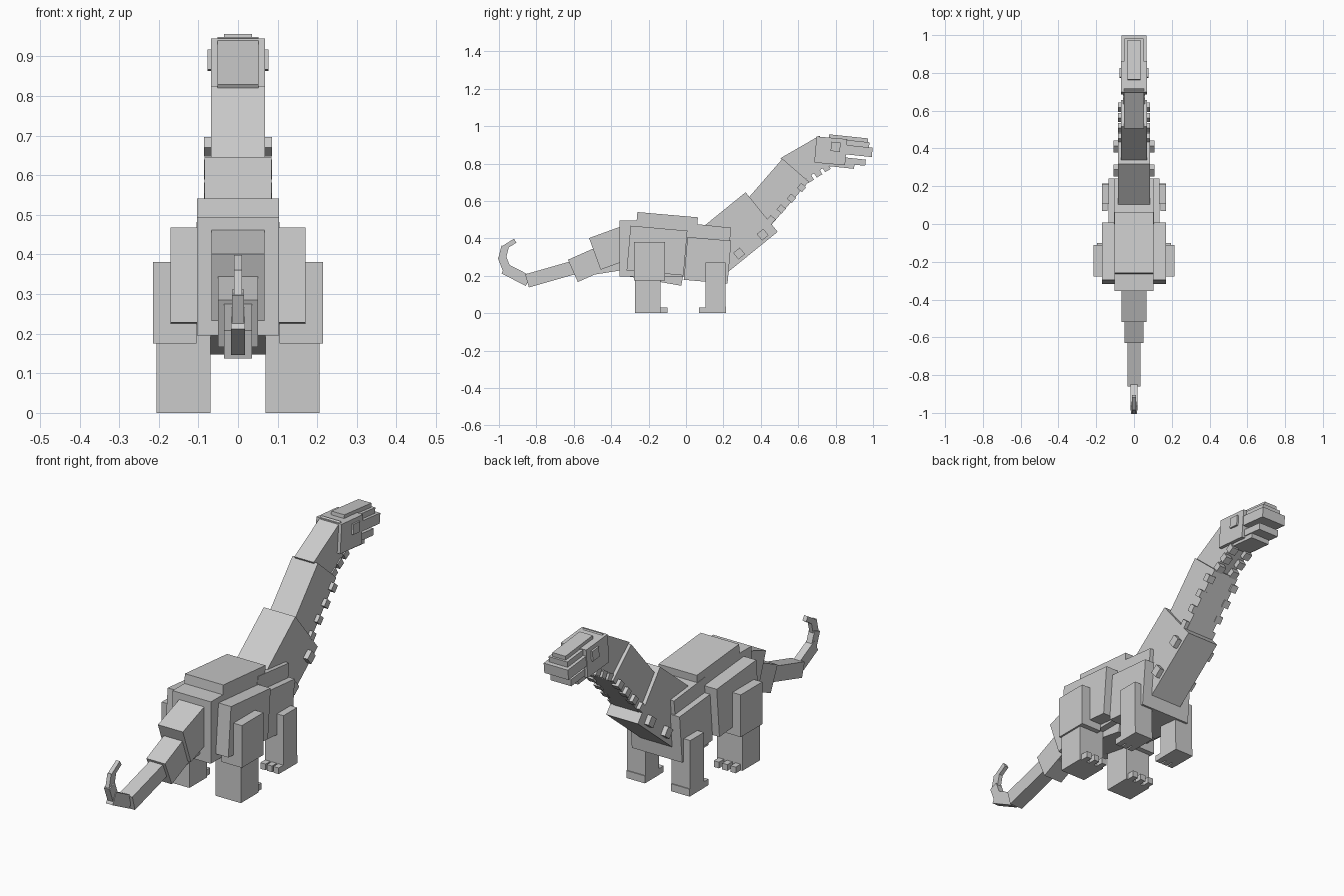
import bpy
import bmesh
from math import radians
from mathutils import Matrix, Vector

default_cube = bpy.data.objects.get("Cube")
if default_cube:
    bpy.data.objects.remove(default_cube, do_unlink=True)

# Single plain grey material
grey = bpy.data.materials.new("plain_grey")
grey.use_nodes = True
colour = (0.6, 0.6, 0.6, 1)
grey.diffuse_color = colour
grey.node_tree.nodes["Principled BSDF"].inputs["Base Color"].default_value = colour


def box(name, half_width, y, z, length, height, pitch=0, x=0):
    """Flat-faced block whose length runs along y, tilted nose-up by pitch degrees."""
    bm = bmesh.new()
    size = Matrix.Diagonal((2 * half_width, length, height, 1))
    bmesh.ops.create_cube(bm, size=1, matrix=size)
    mesh = bpy.data.meshes.new(name)
    bm.to_mesh(mesh)
    bm.free()
    mesh.materials.append(grey)
    block = bpy.data.objects.new(name, mesh)
    block.location = (x, y, z)
    block.rotation_euler.x = radians(pitch)
    bpy.context.collection.objects.link(block)
    return block


def pair(name, x, *shape, **options):
    """Matching blocks on the left and right sides."""
    box("left_" + name, *shape, x=x, **options)
    box("right_" + name, *shape, x=-x, **options)


def toes(name, x, spacing, y, length):
    """Three toes in front of each foot."""
    for label, step in (("inner", -1), ("middle", 0), ("outer", 1)):
        pair(name + "_" + label, x + step * spacing, .014, y, .015, length, .03)


def spike_row(name, x, start, end, count, size, pitch):
    """Blunt spikes spread evenly along both lower edges of a neck section."""
    start, end = Vector(start), Vector(end)
    for index in range(count):
        y, z = start.lerp(end, index / (count - 1))
        pair(f"{name}_{index}", x, .018, y, z, size, size, pitch=pitch)


# Torso: core blocks, wide hips and chest, raised back and low belly
box("torso_rear", .103, -.17, .345, .37, .3)
box("torso_front", .105, .11, .35, .24, .24, pitch=-6)
box("back_ridge", .103, -.105, .447, .325, .16, pitch=-5)
box("hips", .17, -.155, .335, .305, .24, pitch=-5)
box("chest", .135, .115, .283, .235, .23, pitch=-5)
box("belly", .07, -.15, .245, .28, .15, pitch=-10)

# Neck: three sections, each narrower than the last
box("neck_base", .085, .249, .415, .4, .272, pitch=39)
box("neck_middle", .068, .478, .64, .33, .187, pitch=49)
box("neck_upper", .052, .65, .82, .24, .16, pitch=30)

# Spikes beneath the neck
spike_row("base_spike", .09, (.284, .319), (.41, .42), 2, .045, 39)
spike_row("middle_spike", .068, (.455, .5), (.618, .672), 4, .035, 49)
spike_row("upper_spike", .04, (.66, .72), (.75, .778), 3, .035, 30)

# Head: skull, snout, jaw, crest and eyes
box("skull", .068, .774, .868, .165, .14, pitch=-5)
box("snout", .065, .926, .867, .14, .05, pitch=-6)
box("nose_bridge", .05, .92, .905, .12, .03, pitch=-6)
box("crest", .035, .868, .932, .21, .027, pitch=-6)
box("lower_jaw", .055, .9, .811, .12, .033, pitch=-6)
box("throat_plate", .05, .8, .795, .2, .025, pitch=-6)
pair("eye", .07, .007, .8, .89, .05, .05, pitch=-5)

# Tail: tapering blocks ending in an upward curl
box("tail_base", .067, -.37, .36, .25, .18, pitch=20)
box("tail_underside", .045, -.47, .24, .25, .06, pitch=9)
box("tail_second", .05, -.495, .275, .24, .13, pitch=24)
box("tail_third", .035, -.72, .21, .27, .073, pitch=16)
box("tail_bend", .018, -.908, .206, .145, .06, pitch=-27)
box("tail_rise", .015, -.969, .262, .09, .045, pitch=111)
box("tail_curl", .01, -.975, .325, .065, .04, pitch=76)
box("tail_tip", .01, -.945, .368, .075, .025, pitch=32)

# Rear limbs
pair("thigh", .16, .055, -.195, .278, .165, .205)
pair("rear_leg", .138, .068, -.205, .12, .135, .24)
toes("rear_toe", .138, .045, -.125, .05)

# Front limbs
pair("front_leg", .12, .05, .158, .135, .105, .27)
pair("front_foot_cap", .12, .05, .205, .018, .02, .036)
toes("front_toe", .12, .035, .09, .04)
